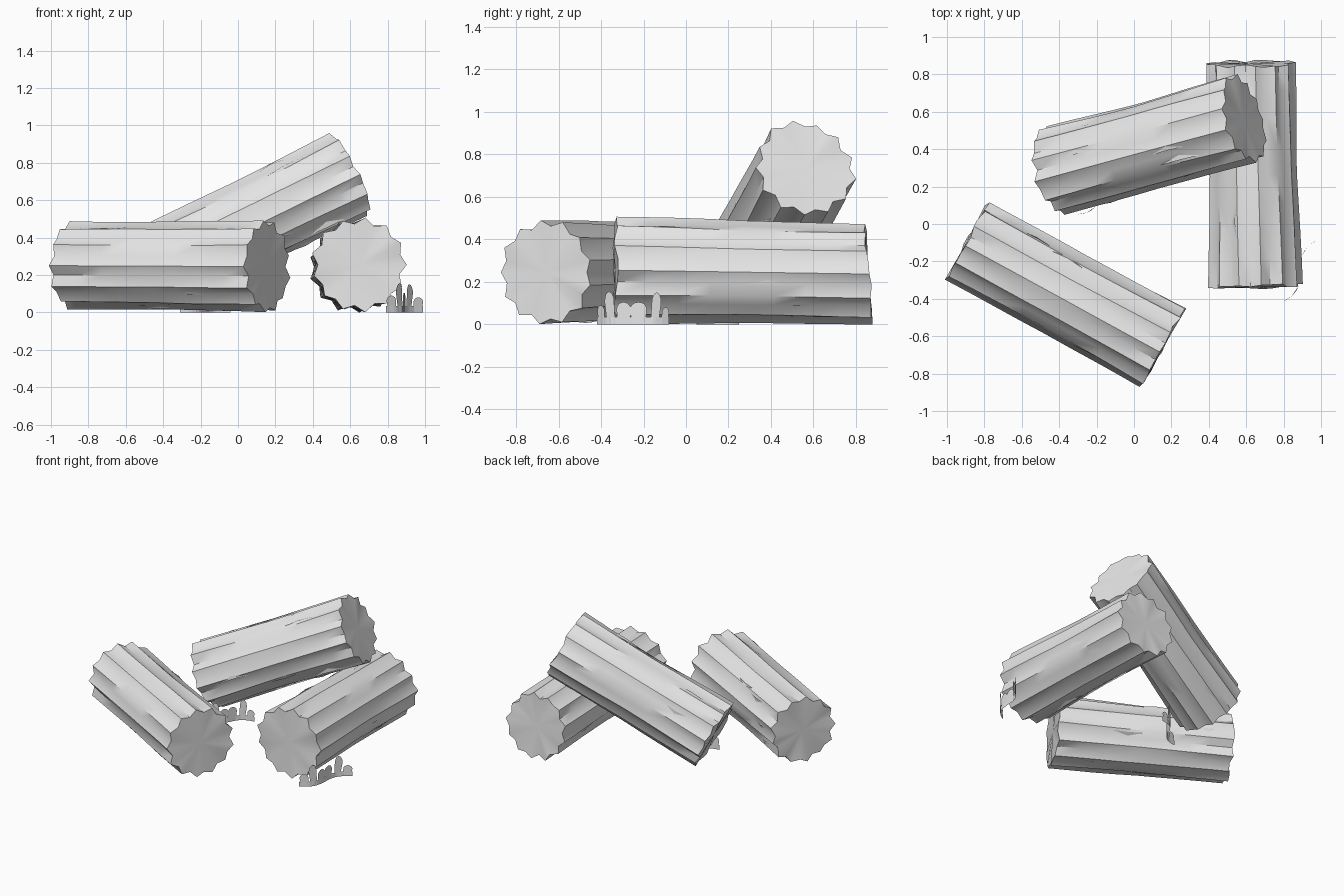
import bpy, bmesh, math, random
from mathutils import Vector, noise

default_cube = bpy.data.objects.get("Cube")
if default_cube:
    bpy.data.objects.remove(default_cube, do_unlink=True)

GREY = (0.8, 0.8, 0.8, 1)
material = bpy.data.materials.new("plain grey")
material.use_nodes = True
material.diffuse_color = GREY
material.node_tree.nodes["Principled BSDF"].inputs["Base Color"].default_value = GREY

LOBES = 13
SIDES = LOBES * 2
RINGS = 8


def finish(bm, name, angle=None):
    mesh = bpy.data.meshes.new(name)
    bm.to_mesh(mesh)
    bm.free()
    mesh.materials.append(material)
    obj = bpy.data.objects.new(name, mesh)
    bpy.context.collection.objects.link(obj)
    if angle:
        bpy.ops.object.select_all(action='DESELECT')
        obj.select_set(True)
        bpy.context.view_layer.objects.active = obj
        bpy.ops.object.shade_smooth_by_angle(angle=math.radians(angle))
    return obj


def log(name, start, end, r_start, r_end, seed, lean=0.0):
    """Uneven trunk with scalloped bark, jagged rims and split bark slivers."""
    rng = random.Random(seed)
    start, end = Vector(start), Vector(end)
    axis = (end - start).normalized()
    side = axis.cross(Vector((0, 0, 1))).normalized()
    up = side.cross(axis)
    rim = [[rng.uniform(-0.01, 0.01) for _ in range(SIDES)] for _ in range(2)]

    def surface(a, t, lift=0.0):
        # Scallops are deepest at the ends and flatten towards the middle
        depth = 0.006 + 0.009 * abs(2 * t - 1)
        bump = noise.noise(Vector((math.cos(a) * 2, math.sin(a) * 2, t * 1.5 + seed * 9)))
        r = r_start + (r_end - r_start) * t
        r += depth * math.cos(a * LOBES) + 0.015 * bump + lift
        return start.lerp(end, t) + r * (math.cos(a) * side + math.sin(a) * up)

    bm = bmesh.new()
    rings = []
    for k in range(RINGS + 1):
        ring = []
        for i in range(SIDES):
            a = 2 * math.pi * i / SIDES
            p = surface(a, k / RINGS)
            if k == 0:
                p += axis * rim[0][i]
            elif k == RINGS:
                p += axis * (rim[1][i] - lean * math.sin(a))
            ring.append(bm.verts.new(p))
        rings.append(ring)
    for lower, upper in zip(rings, rings[1:]):
        for i in range(SIDES):
            j = (i + 1) % SIDES
            bm.faces.new((lower[i], lower[j], upper[j], upper[i]))

    # Sawn ends
    for ring, centre in ((rings[0], start), (rings[-1], end)):
        hub = bm.verts.new(centre)
        for i in range(SIDES):
            bm.faces.new((ring[i], ring[(i + 1) % SIDES], hub))
    bmesh.ops.recalc_face_normals(bm, faces=bm.faces)

    # Thin slivers of split bark lying along the grain
    for _ in range(9):
        a = rng.uniform(0, 2 * math.pi)
        t = rng.uniform(0.08, 0.7)
        length = rng.uniform(0.1, 0.22)
        tip = surface(a, t)
        tail = surface(a, t + length)
        crest = surface(a + 0.02, t + length * 0.5, 0.007)
        root = surface(a + 0.12, t + length * 0.5, 0.001)
        corners = [bm.verts.new(p) for p in (tip, crest, tail, root)]
        bm.faces.new((corners[0], corners[3], corners[1]))
        bm.faces.new((corners[1], corners[3], corners[2]))
    bm.normal_update()
    return finish(bm, name, 40)


# Leaf shapes: centre along the tuft, height, half width, sideways lean
LEAVES = ((0.10, 0.09, 0.07, -0.02), (0.25, 0.155, 0.07, -0.03),
          (0.40, 0.105, 0.08, 0.0), (0.56, 0.105, 0.09, 0.0),
          (0.75, 0.15, 0.07, 0.03), (0.91, 0.08, 0.07, 0.02))


def tuft(name, first, last, sway):
    """Flat card of rounded leaves standing on an S-shaped ground line."""
    first, last = Vector(first), Vector(last)
    along = last - first
    across = Vector((along.y, -along.x, 0)).normalized()

    def place(s, z):
        s = min(max(s, 0), 1)
        return first + along * s + across * sway * math.sin(2 * math.pi * s) + Vector((0, 0, z))

    bm = bmesh.new()
    for s, height, half, tilt in LEAVES:
        outline = [(s - half * 0.8, 0), (s + half * 0.8, 0)]
        for k in range(9):
            a = math.pi * k / 8
            z = height * (0.68 + 0.32 * math.sin(a))
            outline.append((s + tilt + half * math.cos(a), z))
        bm.faces.new([bm.verts.new(place(*p)) for p in outline])
    # Low strip that joins the leaves
    steps = 8
    for k in range(steps):
        a, b = k / steps, (k + 1) / steps
        quad = ((a, 0), (b, 0), (b, 0.035), (a, 0.035))
        bm.faces.new([bm.verts.new(place(*p)) for p in quad])
    return finish(bm, name)


log("front_log", (-0.89, -0.09, 0.25), (0.155, -0.66, 0.245), 0.225, 0.235, 1)
log("side_log", (0.65, -0.335, 0.255), (0.62, 0.857, 0.237), 0.238, 0.224, 2, 0.018)
log("leaning_log", (-0.43, 0.285, 0.235), (0.585, 0.56, 0.735), 0.228, 0.23, 3)

tuft("side_grass", (0.79, -0.42, 0), (0.99, -0.08, 0), 0.035)
tuft("middle_grass", (-0.31, 0.05, 0), (-0.04, 0.25, 0), 0.03)
